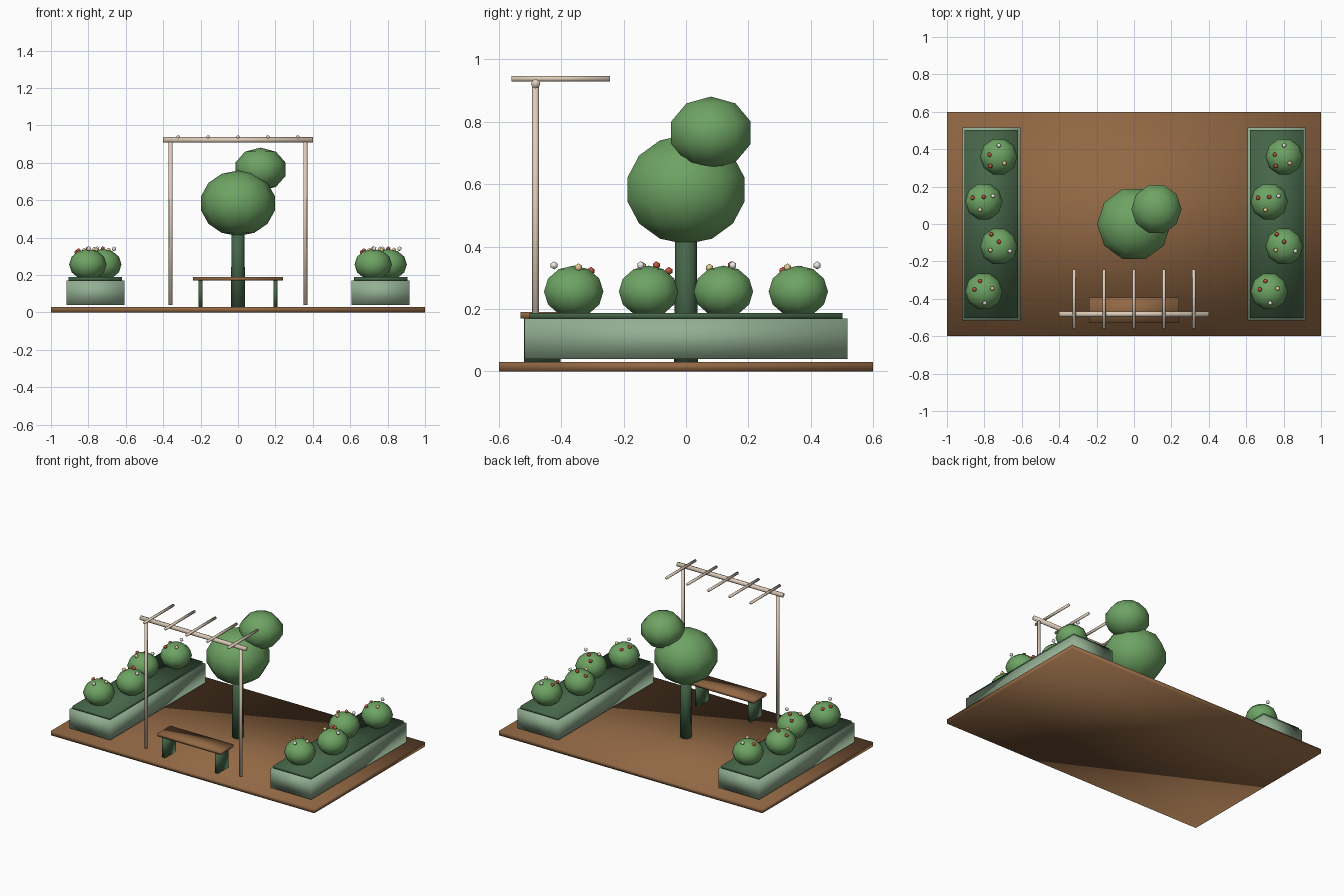
import bpy, bmesh, math
from mathutils import Matrix, Vector

if "Cube" in bpy.data.objects:
    bpy.data.objects.remove(bpy.data.objects["Cube"])

def mat(name, r, g, b):
    m = bpy.data.materials.new(name)
    m.diffuse_color = (r, g, b, 1)
    m.use_nodes = True
    m.node_tree.nodes["Principled BSDF"].inputs["Base Color"].default_value = m.diffuse_color
    return m

SOIL = mat("earth_brown", 0.285, 0.138, 0.058)
WOOD = mat("bench_brown", 0.285, 0.138, 0.058)
STONE = mat("planter_green", 0.29, 0.43, 0.29)
DARK = mat("dark_green", 0.06, 0.13, 0.065)
LEAF = mat("leaf_green", 0.155, 0.367, 0.126)
PALE = mat("pale_timber", 0.74, 0.61, 0.49)
WHITE = mat("petal_white", 0.85, 0.83, 0.80)
RED = mat("petal_red", 0.52, 0.09, 0.05)
YELLOW = mat("petal_yellow", 0.80, 0.62, 0.30)

def finish(name, bm, material):
    me = bpy.data.meshes.new(name)
    bm.to_mesh(me)
    bm.free()
    for p in me.polygons:
        p.use_smooth = True
    me.materials.append(material)
    ob = bpy.data.objects.new(name, me)
    bpy.context.collection.objects.link(ob)
    return ob

def box(name, lo, hi, material):
    lo, hi = Vector(lo), Vector(hi)
    bm = bmesh.new()
    bmesh.ops.create_cube(bm, size=1, matrix=Matrix.Translation((lo + hi) / 2)
                          @ Matrix.Diagonal((hi - lo).to_4d()))
    return finish(name, bm, material)

def rod(name, a, b, r, material, sides=8, r2=None):
    a, b = Vector(a), Vector(b)
    d = b - a
    rot = d.to_track_quat('Z', 'Y').to_matrix().to_4x4()
    bm = bmesh.new()
    bmesh.ops.create_cone(bm, cap_ends=True, segments=sides, radius1=r, radius2=r2 or r,
                          depth=d.length, matrix=Matrix.Translation((a + b) / 2) @ rot)
    return finish(name, bm, material)

def foliage(name, c, r, rz, segs, rings):
    bm = bmesh.new()
    bmesh.ops.create_uvsphere(bm, u_segments=segs, v_segments=rings, radius=1,
                              matrix=Matrix.Translation(c) @ Matrix.Diagonal((r, r, rz, 1))
                              @ Matrix.Rotation(math.pi / 2, 4, 'Z'))
    return finish(name, bm, LEAF)

def flower(name, c, material):
    bm = bmesh.new()
    bmesh.ops.create_icosphere(bm, subdivisions=1, radius=0.013, matrix=Matrix.Translation(c))
    return finish(name, bm, material)

# Ground slab
box("ground", (-1, -0.6, 0), (1, 0.6, 0.03), SOIL)

# Bushes: y, x offset, flowers (dx, dy, z, petal)
bushes = [
    (0.36, 0.04, [(0.0, 0.06, 0.34, WHITE), (-0.05, 0.01, 0.325, RED),
                  (-0.045, -0.05, 0.322, RED), (0.03, -0.035, 0.333, YELLOW)]),
    (0.12, -0.04, [(-0.06, 0.02, 0.322, RED), (0.0, 0.025, 0.34, RED),
                   (0.05, 0.03, 0.34, WHITE), (-0.02, -0.045, 0.332, YELLOW)]),
    (-0.12, 0.04, [(-0.04, 0.065, 0.322, RED), (-0.045, -0.02, 0.338, YELLOW),
                   (0.0, 0.025, 0.34, RED), (0.06, -0.025, 0.34, WHITE)]),
    (-0.36, -0.04, [(-0.02, 0.055, 0.322, RED), (-0.05, 0.01, 0.33, RED),
                    (0.045, 0.015, 0.333, YELLOW), (0.005, -0.063, 0.34, WHITE)]),
]

# Two raised planters with bushes and flowers
for side, s in (("left", -1), ("right", 1)):
    cx = 0.763 * s
    box(f"{side}_planter", (cx - 0.155, -0.517, 0.04), (cx + 0.155, 0.517, 0.17), STONE)
    box(f"{side}_planting_bed", (cx - 0.143, -0.502, 0.168), (cx + 0.143, 0.502, 0.188), DARK)
    for i, (y, dx, blooms) in enumerate(bushes):
        x = cx + dx
        foliage(f"{side}_bush_{i}", (x, y, 0.256), 0.1, 0.083, 10, 6)
        for j, (fx, fy, fz, m) in enumerate(blooms):
            flower(f"{side}_flower_{i}_{j}", (x + fx, y + fy, fz), m)

# Tree
rod("tree_trunk", (0, 0, 0.028), (0, 0, 0.48), 0.038, DARK, 8, 0.034)
foliage("main_canopy", (0, 0, 0.583), 0.202, 0.175, 10, 7)
foliage("upper_canopy", (0.12, 0.08, 0.765), 0.141, 0.116, 10, 5)

# Bench
box("bench_seat", (-0.24, -0.53, 0.17), (0.24, -0.392, 0.19), WOOD)
for side, x in (("left", -0.2), ("right", 0.2)):
    box(f"bench_leg_{side}", (x - 0.011, -0.52, 0.03), (x + 0.011, -0.402, 0.17), DARK)

# Pergola: posts, beam and slats
for side, x in (("left", -0.36), ("right", 0.36)):
    rod(f"pergola_post_{side}", (x, -0.482, 0.04), (x, -0.482, 0.915), 0.011, PALE)
rod("pergola_beam", (-0.4, -0.482, 0.922), (0.4, -0.482, 0.922), 0.015, PALE)
for i in range(5):
    x = -0.32 + 0.16 * i
    rod(f"pergola_slat_{i}", (x, -0.56, 0.938), (x, -0.243, 0.938), 0.009, PALE)
